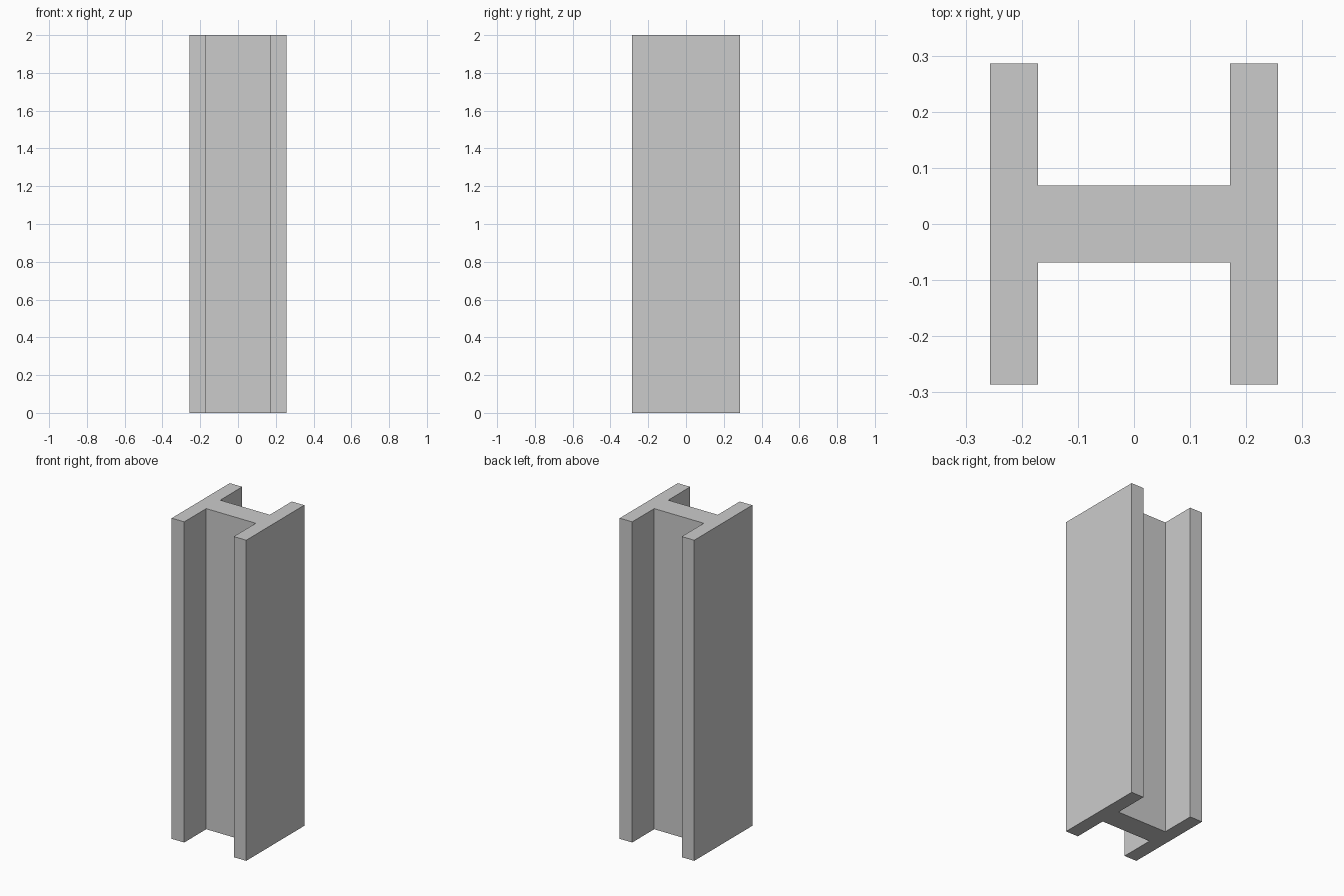
import bpy
import bmesh

if "Cube" in bpy.data.objects:
    bpy.data.objects.remove(bpy.data.objects["Cube"])

HEIGHT = 2.0
OUTER_X, INNER_X = 0.257, 0.171   # outer and inner faces of the flanges
FLANGE_Y, WEB_Y = 0.286, 0.069    # half depth of flanges and web

# H-shaped cross-section: one quarter outline, mirrored around the centre
right = [(INNER_X, -WEB_Y), (INNER_X, -FLANGE_Y), (OUTER_X, -FLANGE_Y),
         (OUTER_X, FLANGE_Y), (INNER_X, FLANGE_Y), (INNER_X, WEB_Y)]
profile = right + [(-x, -y) for x, y in right]

# Extrude the cross-section into the upright beam
bm = bmesh.new()
base = bm.faces.new([bm.verts.new((x, y, 0)) for x, y in profile])
result = bmesh.ops.extrude_face_region(bm, geom=[base], use_keep_orig=True)
top = [v for v in result["geom"] if isinstance(v, bmesh.types.BMVert)]
bmesh.ops.translate(bm, verts=top, vec=(0, 0, HEIGHT))
bmesh.ops.recalc_face_normals(bm, faces=bm.faces)

mesh = bpy.data.meshes.new("h_beam")
bm.to_mesh(mesh)
bm.free()
bpy.context.collection.objects.link(bpy.data.objects.new("h_beam", mesh))
